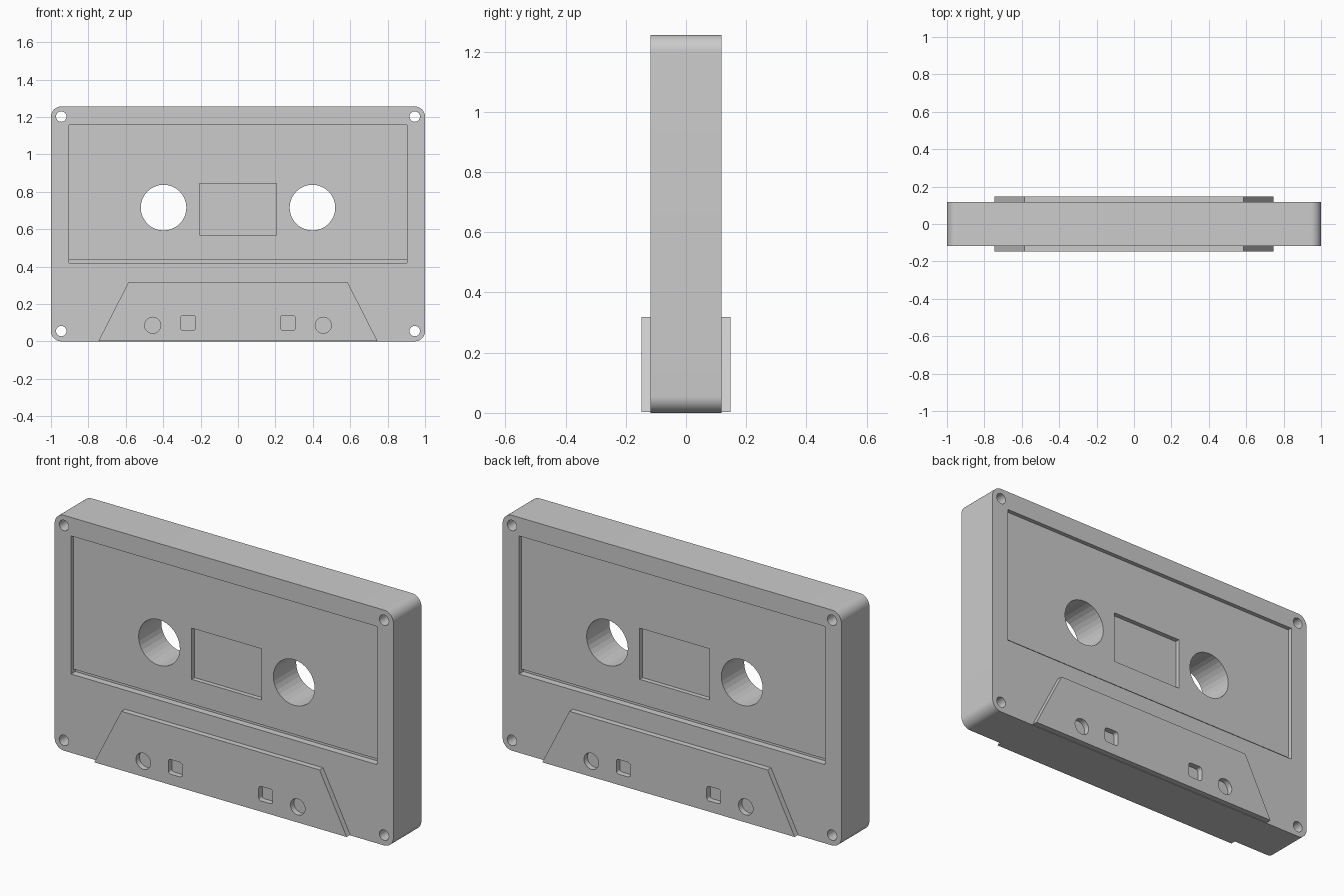
import bpy
import bmesh
from math import cos, sin, pi, radians

default = bpy.data.objects.get("Cube")
if default:
    bpy.data.objects.remove(default, do_unlink=True)

HALF = 0.118    # half thickness of the shell
PLATE = 0.148   # outer face of the raised head plates

grey = bpy.data.materials.new("shell grey")
grey.use_nodes = True
colour = (0.6, 0.6, 0.6, 1)
grey.diffuse_color = colour
grey.node_tree.nodes["Principled BSDF"].inputs["Base Color"].default_value = colour


def prism(name, outline, y0, y1):
    """Extrude an outline of (x, z) points from y0 to y1."""
    bm = bmesh.new()
    face = bm.faces.new([bm.verts.new((x, y0, z)) for x, z in outline])
    grown = bmesh.ops.extrude_face_region(bm, geom=[face])["geom"]
    moved = [v for v in grown if isinstance(v, bmesh.types.BMVert)]
    bmesh.ops.translate(bm, verts=moved, vec=(0, y1 - y0, 0))
    bmesh.ops.recalc_face_normals(bm, faces=bm.faces)
    mesh = bpy.data.meshes.new(name)
    bm.to_mesh(mesh)
    bm.free()
    mesh.materials.append(grey)
    obj = bpy.data.objects.new(name, mesh)
    bpy.context.collection.objects.link(obj)
    return obj


def circle(x, z, r, n=32):
    return [(x + r * cos(2 * pi * i / n), z + r * sin(2 * pi * i / n)) for i in range(n)]


def rect(x0, x1, z0, z1):
    return [(x0, z0), (x1, z0), (x1, z1), (x0, z1)]


def rounded(x0, x1, z0, z1, r, n):
    """Rectangle with each corner turned by n short segments."""
    centres = [(x1 - r, z1 - r), (x0 + r, z1 - r), (x0 + r, z0 + r), (x1 - r, z0 + r)]
    return [(cx + r * cos((k + i / n) * pi / 2), cz + r * sin((k + i / n) * pi / 2))
            for k, (cx, cz) in enumerate(centres) for i in range(n + 1)]


def cut(target, outline, y0, y1):
    """Subtract a prism from the target, then discard the cutter."""
    cutter = prism("cutter", outline, y0, y1)
    cutter.hide_render = True
    mod = target.modifiers.new("cut", 'BOOLEAN')
    mod.operation = 'DIFFERENCE'
    mod.solver = 'EXACT'
    mod.object = cutter
    bpy.context.view_layer.objects.active = target
    bpy.ops.object.modifier_apply(modifier=mod.name)
    bpy.data.objects.remove(cutter, do_unlink=True)


def finish(obj):
    bpy.ops.object.select_all(action='DESELECT')
    obj.select_set(True)
    bpy.context.view_layer.objects.active = obj
    bpy.ops.object.shade_smooth_by_angle(angle=radians(9))


# Shell with rounded corners
shell = prism("cassette_shell", rounded(-1, 1, 0, 1.256, 0.055, 12), -HALF, HALF)

# Label recess, groove along its lower edge and window recess on both faces
for side in (-1, 1):
    for outline, depth in ((rect(-0.903, 0.903, 0.437, 1.157), 0.022),
                           (rect(-0.903, 0.903, 0.42, 0.438), 0.036),
                           (rect(-0.206, 0.206, 0.57, 0.843), 0.046)):
        cut(shell, outline, side * (HALF - depth), side * 0.2)

# Spool holes and corner screw holes, all the way through
for side in (-1, 1):
    cut(shell, circle(side * 0.398, 0.715, 0.122), -0.3, 0.3)
    for z in (0.055, 1.202):
        cut(shell, circle(side * 0.945, z, 0.028, 24), -0.3, 0.3)
finish(shell)

# Raised trapezoid head plates with round and square sockets
trapezoid = [(-0.745, 0.003), (0.745, 0.003), (0.585, 0.318), (-0.585, 0.318)]
for name, side in (("front_head_plate", -1), ("back_head_plate", 1)):
    plate = prism(name, trapezoid, side * (HALF - 0.001), side * PLATE)
    for s in (-1, 1):
        cut(plate, circle(s * 0.456, 0.086, 0.043), side * 0.1, side * 0.2)
        x = s * 0.267
        cut(plate, rounded(x - 0.041, x + 0.041, 0.06, 0.138, 0.014, 4), side * 0.1, side * 0.2)
    finish(plate)
